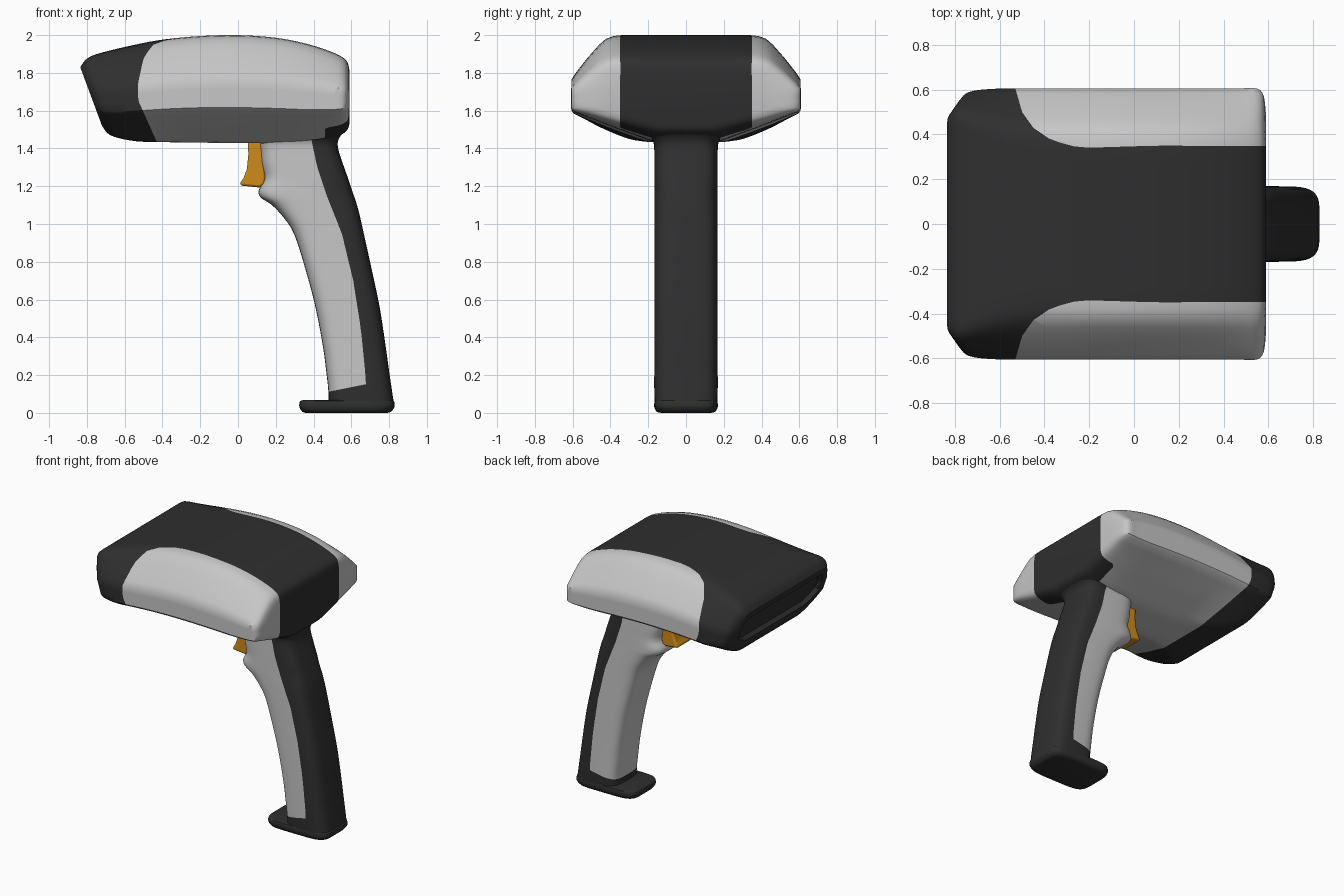
import bpy, bmesh, math
from mathutils import Vector

if "Cube" in bpy.data.objects:
    bpy.data.objects.remove(bpy.data.objects["Cube"])


def material(name, rgb):
    m = bpy.data.materials.new(name)
    m.diffuse_color = (*rgb, 1)
    m.use_nodes = True
    m.node_tree.nodes["Principled BSDF"].inputs["Base Color"].default_value = m.diffuse_color
    return m


GREY = material("light grey plastic", (0.57, 0.57, 0.57))
DARK = material("dark rubber", (0.028, 0.028, 0.028))
ORANGE = material("orange trigger", (0.62, 0.26, 0.01))


def lerp(a, b, t):
    return a + (b - a) * t


def table(pts, v):
    """Piecewise linear lookup, ends held."""
    if v <= pts[0][0]:
        return pts[0][1]
    for (a, fa), (b, fb) in zip(pts, pts[1:]):
        if v <= b:
            return lerp(fa, fb, (v - a) / (b - a))
    return pts[-1][1]


def smooth_keys(keys, steps):
    """Catmull-Rom resampling of a list of tuples."""
    out = []
    for i in range(len(keys) - 1):
        p0, p1, p2, p3 = (keys[max(0, min(len(keys) - 1, i + j))] for j in (-1, 0, 1, 2))
        for s in range(steps):
            t = s / steps
            out.append([0.5 * (2 * b + (c - a) * t + (2 * a - 5 * b + 4 * c - d) * t * t
                               + (3 * b - a - 3 * c + d) * t ** 3)
                        for a, b, c, d in zip(p0, p1, p2, p3)])
    out.append(list(keys[-1]))
    return out


def loft(keys, ring, steps):
    """Skin rings made from key tuples; returns bmesh and its first cap."""
    bm = bmesh.new()
    rows = [[bm.verts.new(p) for p in ring(k)] for k in smooth_keys(keys, steps)]
    for a, b in zip(rows, rows[1:]):
        for i in range(len(a)):
            j = (i + 1) % len(a)
            bm.faces.new((a[i], a[j], b[j], b[i]))
    cap = bm.faces.new(rows[0])
    bm.faces.new(rows[-1])
    bmesh.ops.recalc_face_normals(bm, faces=bm.faces[:])
    return bm, cap


def paint(bm, is_dark):
    """Cut the mesh along the colour border, then colour both sides."""
    cuts = []
    for e in bm.edges[:]:
        a, b = e.verts
        pa, pb, da = a.co.copy(), b.co.copy(), is_dark(a.co)
        if da == is_dark(b.co):
            continue
        lo, hi = 0.0, 1.0
        for _ in range(12):
            mid = (lo + hi) / 2
            if is_dark(pa.lerp(pb, mid)) == da:
                lo = mid
            else:
                hi = mid
        cuts.append(bmesh.utils.edge_split(e, a, min(0.98, max(0.02, lo)))[1])
    bmesh.ops.connect_verts(bm, verts=cuts)
    for f in bm.faces:
        f.material_index = int(is_dark(f.calc_center_median()))


def finish(bm, name, mats, angle=40):
    me = bpy.data.meshes.new(name)
    bm.to_mesh(me)
    bm.free()
    ob = bpy.data.objects.new(name, me)
    bpy.context.collection.objects.link(ob)
    for m in mats:
        me.materials.append(m)
    bpy.ops.object.select_all(action='DESELECT')
    bpy.context.view_layer.objects.active = ob
    ob.select_set(True)
    bpy.ops.object.shade_smooth_by_angle(angle=math.radians(angle))
    return ob


# Scanner head: half section as (width fraction, height fraction)
half = [(0, 1), (.55, 1), (.63, .992), (.70, .965), (.76, .91), (.86, .79), (.96, .655),
        (1, .59), (1, .33), (.97, .30), (.63, .15), (.28, .01), (.22, 0), (0, 0)]
section = []
for (y0, t0), (y1, t1) in zip(half, half[1:]):
    n = max(1, round(math.hypot(y1 - y0, t1 - t0) / 0.09))
    section += [(lerp(y0, y1, i / n), lerp(t0, t1, i / n)) for i in range(n)]
section += [(0, 0)] + [(-y, t) for y, t in reversed(section[1:])]


def head_ring(k):
    xt, zt, xb, zb, hw, box = k
    pts = []
    for y, t in section:
        w = lerp(abs(y), abs(y) ** 0.3, max(0, box))
        pts.append((lerp(xb, xt, t), math.copysign(w * hw, y), lerp(zb, zt, t)))
    return pts


# x top, z top, x bottom, z bottom, half width, squareness
head_keys = [(-.835, 1.83, -.72, 1.52, .53, 1), (-.81, 1.866, -.69, 1.48, .575, .85),
             (-.77, 1.892, -.64, 1.457, .595, .7), (-.68, 1.918, -.54, 1.438, .604, .4),
             (-.55, 1.948, -.43, 1.434, .606, .15), (-.4, 1.976, -.3, 1.432, .606, 0),
             (-.2, 1.995, -.15, 1.43, .606, 0), (0, 2, 0, 1.428, .606, 0),
             (.2, 1.986, .2, 1.428, .606, 0), (.36, 1.955, .36, 1.434, .606, 0),
             (.48, 1.917, .48, 1.452, .606, 0), (.55, 1.885, .55, 1.475, .605, 0),
             (.58, 1.855, .58, 1.5, .57, 0), (.59, 1.81, .59, 1.53, .48, 0)]
top_edge = [(-.545, .7), (-.53, .605), (-.5, .5), (-.45, .43), (-.38, .382),
            (-.3, .352), (-.23, .34), (.1, .35), (.6, .348)]


def head_dark(p):
    if p.z > 1.68:
        return abs(p.y) < table(top_edge, p.x)
    return p.x < -.54 + (1.68 - p.z) * .45 or (abs(p.y) < .35 and p.x > .46)


bm, window = loft(head_keys, head_ring, 3)
bmesh.ops.inset_region(bm, faces=[window], thickness=.05, depth=0)
bmesh.ops.inset_region(bm, faces=[window], thickness=.012, depth=-.03)
paint(bm, head_dark)
finish(bm, "scanner_head", [GREY, DARK])


# Grip: rounded sections from foot to head
def oval(x0, x1, z, hw, power, n=48):
    pts = []
    for i in range(n):
        a = math.tau * i / n
        c, s = math.cos(a), math.sin(a)
        pts.append(((x0 + x1) / 2 + (x1 - x0) / 2 * math.copysign(abs(c) ** (2 / power), c),
                    hw * math.copysign(abs(s) ** (2 / power), s), z))
    return pts


# z, front x, back x, half width
grip_keys = [(.03, .48, .828, .165), (.12, .478, .815, .168), (.22, .467, .80, .168),
             (.35, .45, .782, .168), (.56, .41, .75, .168), (.75, .36, .71, .168),
             (.94, .30, .668, .168), (1.03, .245, .648, .168), (1.10, .18, .63, .168),
             (1.14, .12, .617, .168), (1.18, .11, .603, .168), (1.24, .14, .583, .168),
             (1.32, .125, .555, .168), (1.38, .12, .535, .168), (1.43, .115, .528, .172),
             (1.47, .115, .545, .20), (1.5, .115, .575, .25), (1.53, .13, .588, .30)]
grip_edge = [(.14, .70), (.16, .675), (.2, .675), (.45, .65), (.7, .61), (.95, .55),
             (1.15, .47), (1.3, .42), (1.44, .39)]


def grip_dark(p):
    return p.x > table(grip_edge, p.z) or p.z < .11 + max(0, p.x - .47) * .2


bm, _ = loft(grip_keys, lambda k: oval(k[1], k[2], k[0], k[3], 4), 3)
paint(bm, grip_dark)
finish(bm, "grip", [GREY, DARK])

# Foot plate
foot_keys = [(0, .36, .79, .13), (.006, .34, .81, .155), (.03, .325, .828, .168),
             (.05, .325, .828, .168), (.063, .33, .825, .165), (.068, .345, .815, .152)]
bm, _ = loft(foot_keys, lambda k: oval(k[1], k[2], k[0], k[3], 5), 2)
finish(bm, "foot_plate", [DARK])

# Trigger: side profile extruded across the grip
profile = [(.05, 1.46), (.055, 1.37), (.047, 1.29), (.03, 1.245), (.008, 1.212), (.02, 1.203),
           (.115, 1.193), (.14, 1.21), (.147, 1.24), (.14, 1.34), (.13, 1.46)]
bm = bmesh.new()
face = bm.faces.new([bm.verts.new((x, -.085, z)) for x, z in profile])
ext = bmesh.ops.extrude_face_region(bm, geom=[face])
bmesh.ops.translate(bm, vec=Vector((0, .17, 0)),
                    verts=[v for v in ext["geom"] if isinstance(v, bmesh.types.BMVert)])
bmesh.ops.recalc_face_normals(bm, faces=bm.faces[:])
trigger = finish(bm, "trigger", [ORANGE], 45)
bevel = trigger.modifiers.new("soft edges", 'BEVEL')
bevel.width = .012
bevel.segments = 2
bevel.limit_method = 'ANGLE'
bevel.angle_limit = math.radians(60)
